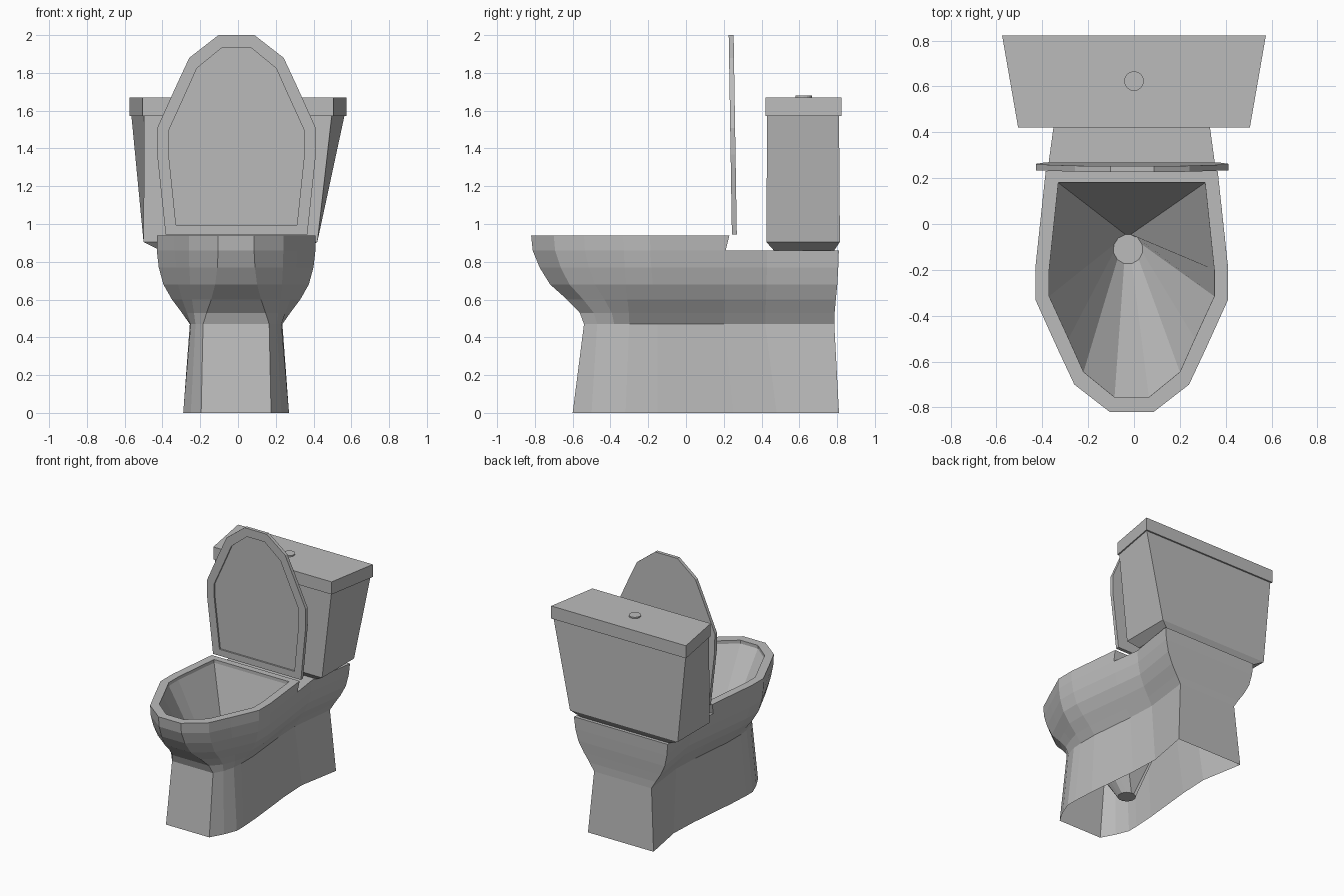
import bpy, bmesh, math

if "Cube" in bpy.data.objects:
    bpy.data.objects.remove(bpy.data.objects["Cube"])

grey = bpy.data.materials.new("ceramic_grey")
grey.diffuse_color = (0.5, 0.5, 0.5, 1)
grey.use_nodes = True
grey.node_tree.nodes["Principled BSDF"].inputs["Base Color"].default_value = grey.diffuse_color
CX = -0.01   # slight sideways offset of the bowl and cover

# Half outlines, front to back (x, y)
RIM = [(.095, -.82), (.25, -.70), (.325, -.54), (.42, -.33), (.42, -.19), (.375, .23)]
INNER = [(.075, -.755), (.21, -.645), (.275, -.50), (.36, -.315), (.36, -.20), (.32, .18)]
BODY = RIM[:5] + [(.37, .21), (.34, .43), (.40, .81)]
NECK = [(.175, -.54), (.215, -.47), (.24, -.38), (.245, -.30), (.245, -.15),
        (.21, .20), (.20, .42), (.245, .785)]
FOOT = [(.185, -.60), (.24, -.50), (.28, -.40), (.28, -.32), (.27, -.15),
        (.23, .25), (.22, .48), (.28, .81)]


def finish(bm, name):
    bmesh.ops.remove_doubles(bm, verts=bm.verts, dist=0.0005)
    bmesh.ops.recalc_face_normals(bm, faces=bm.faces)
    me = bpy.data.meshes.new(name)
    bm.to_mesh(me)
    bm.free()
    me.materials.append(grey)
    ob = bpy.data.objects.new(name, me)
    bpy.context.collection.objects.link(ob)
    return ob


def mirrored(half):
    """Closed outline from its right half."""
    return half + [(-x, y) for x, y in reversed(half)]


def ring(bm, pts):
    return [bm.verts.new(p) for p in pts]


def flat_ring(bm, half, z, cx=CX, cy=0):
    return ring(bm, [(x + cx, y + cy, z) for x, y in mirrored(half)])


def bridge(bm, a, b):
    n = len(a)
    for i in range(n):
        j = (i + 1) % n
        bm.faces.new((a[i], a[j], b[j], b[i]))


def loft(bm, rings):
    for a, b in zip(rings, rings[1:]):
        bridge(bm, a, b)


# Pedestal and bowl: one shell, open underneath
bm = bmesh.new()
# (height, sideways blend, lengthwise blend) from body outline to neck outline
LEVELS = [(.86, 0, .03), (.77, .06, .16), (.68, .2, .36),
          (.60, .46, .68), (.53, .76, .92), (.47, 1, 1)]
rings = []
for z, tx, ty in LEVELS:
    half = [(bx + (nx - bx) * tx, by + (ny - by) * ty)
            for (bx, by), (nx, ny) in zip(BODY, NECK)]
    rings.append(flat_ring(bm, half, z))
rings.append(flat_ring(bm, FOOT, 0))
loft(bm, rings)
top = rings[0]
# flat deck behind the bowl
bm.faces.new((top[5], top[6], top[9], top[10]))
bm.faces.new((top[6], top[7], top[8], top[9]))
# raised rim, inner lip and funnel down to the drain
drain = [(.065 * math.cos(math.radians(-75 + 31 * i)),
          .065 * math.sin(math.radians(-75 + 31 * i))) for i in range(6)]
low = top[:6] + top[10:]
rim = flat_ring(bm, RIM, .94)
inner = flat_ring(bm, INNER, .94)
lip = flat_ring(bm, INNER, .915)
hole = flat_ring(bm, drain, .05, -.026, -.11)
loft(bm, [low, rim, inner, lip, hole])
bm.faces.new(hole)
finish(bm, "pedestal_and_bowl")


# Raised seat cover, leaning slightly forward, with a recessed front panel
def cover_ring(bm, half, dy):
    pts = []
    for x, y in mirrored(half):
        z = .945 + (.23 - y) * 1.005
        pts.append((x + CX + .002, .243 - .016 * (z - .945) + dy, z))
    return ring(bm, pts)


bm = bmesh.new()
back = cover_ring(bm, RIM, .026)
front = cover_ring(bm, RIM, 0)
edge = cover_ring(bm, INNER, 0)
panel = cover_ring(bm, INNER, .012)
loft(bm, [back, front, edge, panel])
bm.faces.new(back)
bm.faces.new(panel)
finish(bm, "seat_cover")


# Cistern parts: stacked four-sided sections
def sections(name, levels):
    """levels: (z, centre x, front half width, back half width, y front, y back)"""
    bm = bmesh.new()
    rs = [flat_ring(bm, [(wf, yf), (wb, yb)], z, cx)
          for z, cx, wf, wb, yf, yb in levels]
    loft(bm, rs)
    bm.faces.new(rs[0])
    bm.faces.new(rs[-1])
    return finish(bm, name)


sections("tank", [(.86, -.03, .38, .38, .465, .785),
                  (.905, -.04, .46, .46, .425, .815),
                  (1.58, 0, .497, .565, .43, .81)])
sections("tank_lid", [(1.573, 0, .505, .575, .42, .822),
                      (1.67, 0, .505, .575, .42, .822)])

# Flush button
bm = bmesh.new()
bmesh.ops.create_cone(bm, cap_ends=True, segments=16, radius1=.043, radius2=.043, depth=.02)
bmesh.ops.translate(bm, verts=bm.verts, vec=(0, .623, 1.67))
finish(bm, "flush_button")
